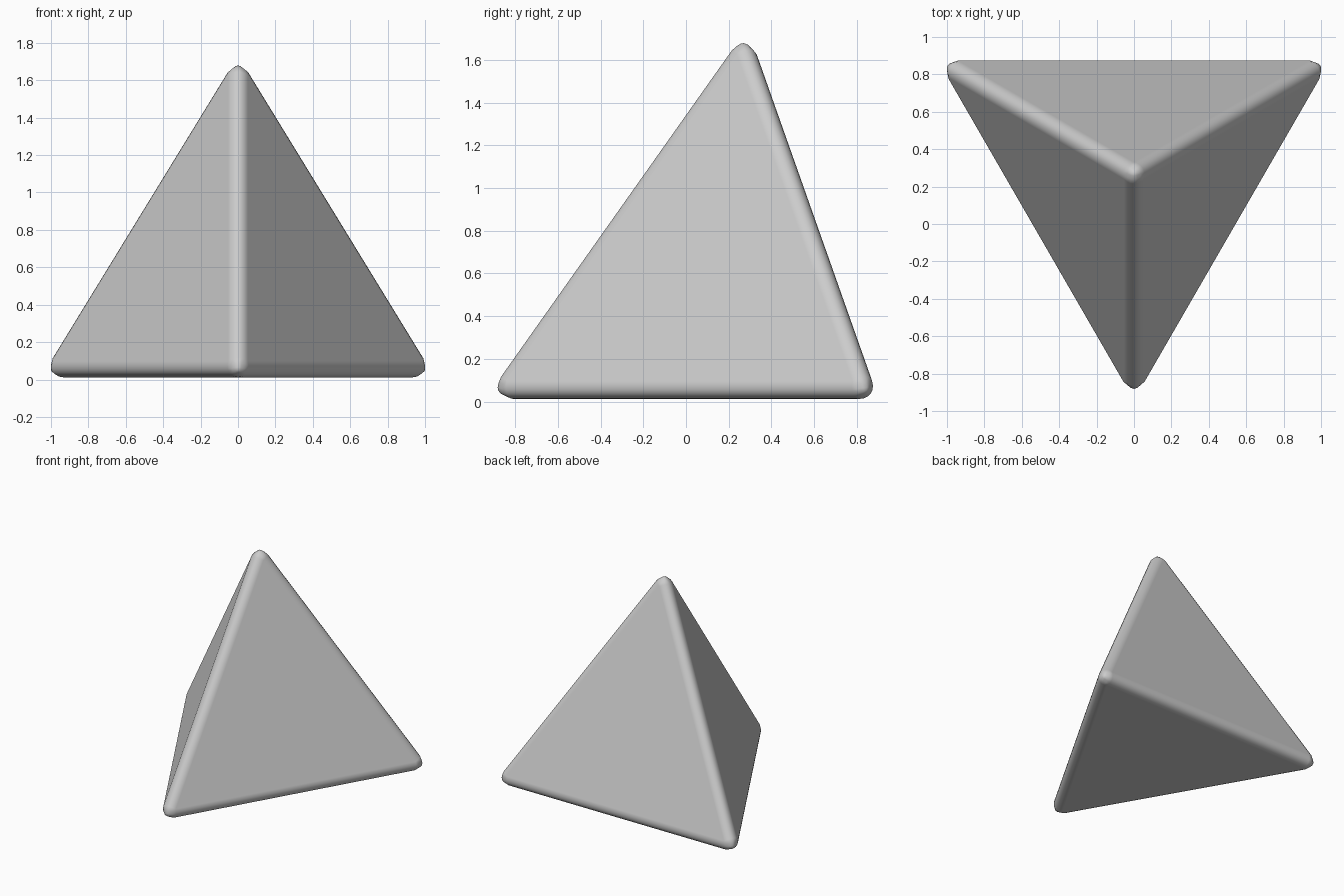
import bpy, math
from mathutils import Vector

if "Cube" in bpy.data.objects:
    bpy.data.objects.remove(bpy.data.objects["Cube"])

# Measurements: core tetrahedron edge and rounding radius
core, r = 1.87, 0.065
edge = core + 2 * r * math.sqrt(6)          # edge of the sharp solid
base_z, axis_y = 0.012, 0.27
ring = edge / math.sqrt(3)                  # base circumradius

# Sharp tetrahedron: flat back, one edge to the front
verts = [Vector((ring * math.cos(a), axis_y + ring * math.sin(a), base_z))
         for a in (math.radians(d) for d in (30, 150, 270))]
verts.append(Vector((0, axis_y, base_z + edge * math.sqrt(2 / 3))))
faces = [(0, 2, 1), (0, 1, 3), (1, 2, 3), (2, 0, 3)]

mesh = bpy.data.meshes.new("four_sided_die")
mesh.from_pydata(verts, [], faces)
mesh.update()
die = bpy.data.objects.new("four_sided_die", mesh)
bpy.context.collection.objects.link(die)

# Rounded edges and corners
for p in mesh.polygons:
    p.use_smooth = True
bevel = die.modifiers.new("rounded_edges", 'BEVEL')
bevel.offset_type = 'OFFSET'
bevel.width = r * math.sqrt(2)
bevel.segments = 6
bevel.limit_method = 'NONE'
bevel.harden_normals = True
